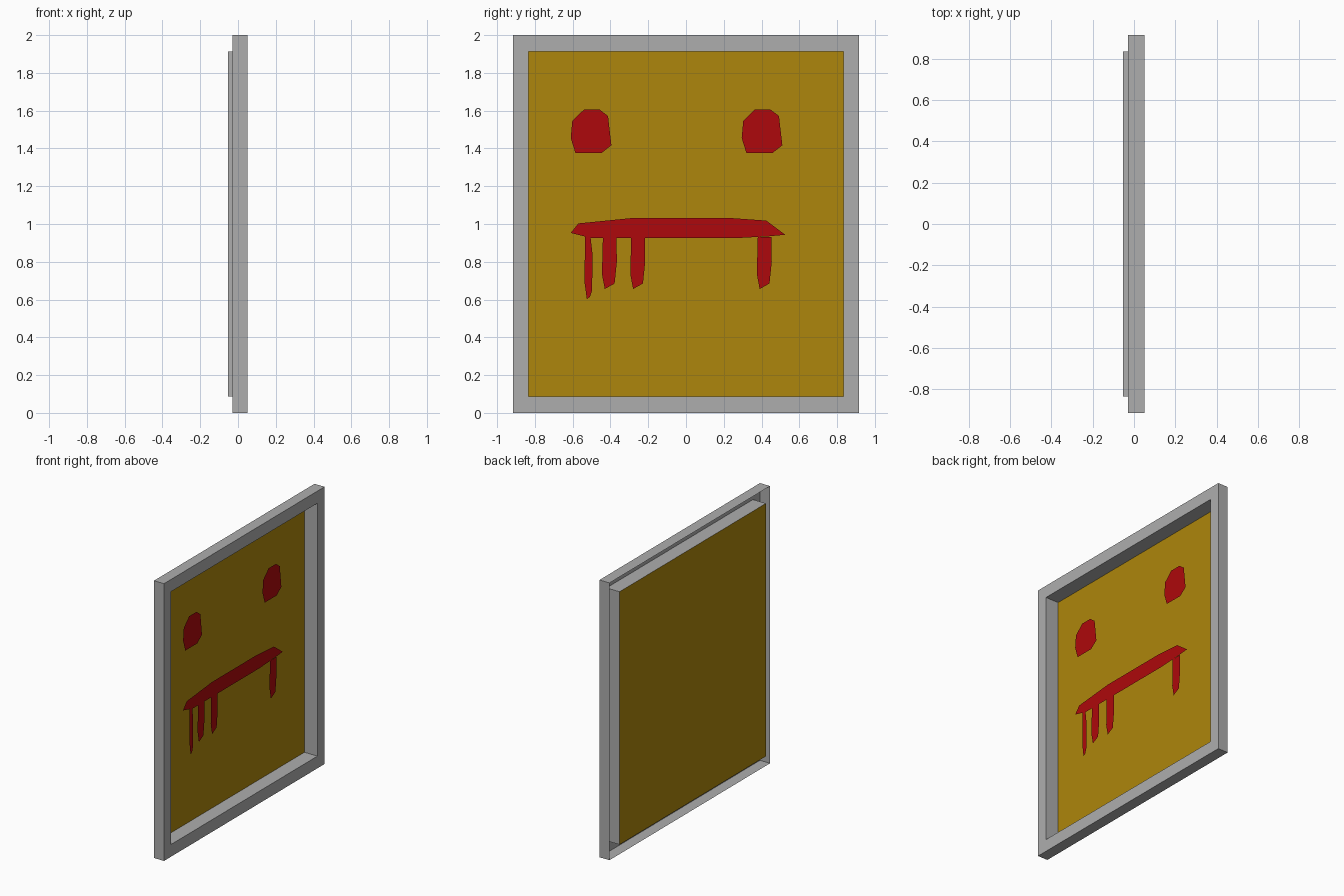
import bpy, bmesh
from mathutils import Matrix, Vector

if "Cube" in bpy.data.objects:
    bpy.data.objects.remove(bpy.data.objects["Cube"], do_unlink=True)


def material(name, rgb):
    m = bpy.data.materials.new(name)
    m.use_nodes = True
    m.diffuse_color = (*rgb, 1)
    m.node_tree.nodes["Principled BSDF"].inputs["Base Color"].default_value = (*rgb, 1)
    return m


GREY = material("frame grey", (0.42, 0.42, 0.42))
OCHRE = material("canvas ochre", (0.42, 0.24, 0.0035))
RED = material("paint red", (0.42, 0.0027, 0.0035))

WIDTH, HEIGHT = 1.83, 2.0
BACK, FRONT, PANEL = -0.03, 0.05, -0.054
PAINT = -0.011
OPENING = 0.912


def finish(bm, name, *mats):
    mesh = bpy.data.meshes.new(name)
    bm.to_mesh(mesh)
    bm.free()
    for m in mats:
        mesh.materials.append(m)
    ob = bpy.data.objects.new(name, mesh)
    bpy.context.collection.objects.link(ob)
    return ob


def paint(name, outline, shift=0.0):
    """Flat painted shape floating in front of the canvas, outline in (y, z)."""
    bm = bmesh.new()
    face = bm.faces.new([bm.verts.new((PAINT, y + shift, z)) for y, z in outline])
    face.normal_update()
    if face.normal.x < 0:
        face.normal_flip()
    return finish(bm, name, RED)


# Frame: open-backed box whose front is inset and pushed through to hold the canvas
bm = bmesh.new()
place = Matrix.Translation(((BACK + FRONT) / 2, 0, HEIGHT / 2))
bmesh.ops.create_cube(bm, size=1, matrix=place @ Matrix.Diagonal((FRONT - BACK, WIDTH, HEIGHT, 1)))
bm.normal_update()
rear = [f for f in bm.faces if f.normal.x < -0.5]
bmesh.ops.delete(bm, geom=rear, context='FACES_ONLY')
canvas = next(f for f in bm.faces if f.normal.x > 0.5)
canvas = bmesh.ops.extrude_discrete_faces(bm, faces=[canvas])["faces"][0]
bmesh.ops.scale(bm, verts=canvas.verts, vec=(1, OPENING, OPENING),
                space=Matrix.Translation((0, 0, -HEIGHT / 2)))
canvas = bmesh.ops.extrude_discrete_faces(bm, faces=[canvas])["faces"][0]
bmesh.ops.translate(bm, verts=canvas.verts, vec=Vector((PANEL - FRONT, 0, 0)))
canvas.material_index = 1
finish(bm, "framed_canvas", GREY, OCHRE)

# Eyes
eye = [(-.61, 1.455), (-.602, 1.545), (-.54, 1.606), (-.458, 1.606),
       (-.413, 1.572), (-.395, 1.417), (-.448, 1.375), (-.585, 1.375)]
paint("right_eye", eye)
paint("left_eye", eye, 0.905)

# Mouth
paint("mouth", [(-.61, .953), (-.57, 1.003), (-.28, 1.032), (.23, 1.032), (.425, 1.018),
                (.525, .943), (.44, .935), (.26, .925), (-.50, .925)])

# Drips hanging from the mouth
paint("thin_drip", [(-.535, .936), (-.505, .927), (-.495, .84), (-.497, .65),
                    (-.508, .615), (-.525, .602), (-.537, .69)])
drip = [(-.44, .932), (-.368, .932), (-.366, .80), (-.378, .685), (-.43, .656), (-.445, .735)]
for i, shift in enumerate((0, 0.15, 0.82)):
    paint(f"wide_drip_{i + 1}", drip, shift)
